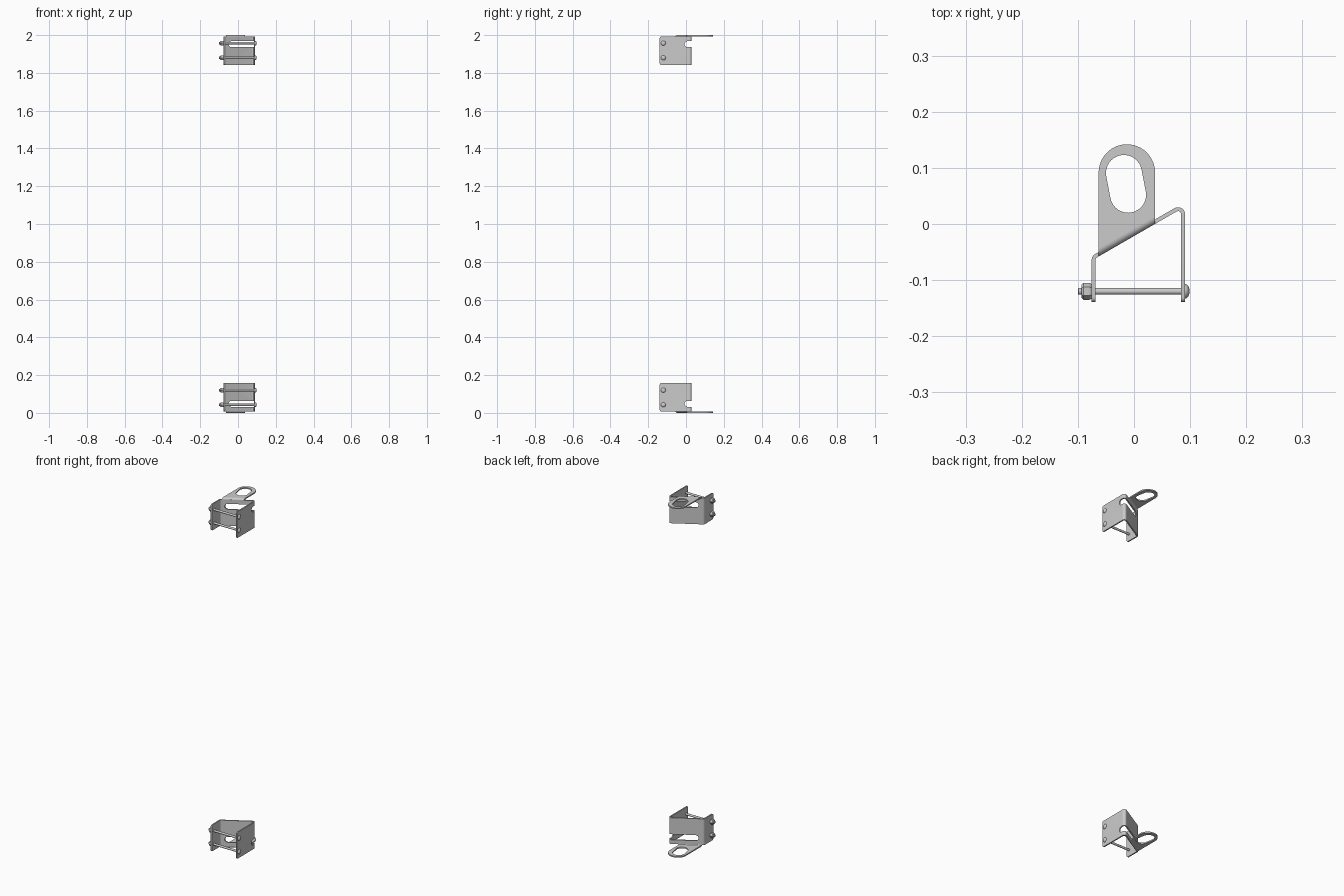
import bpy, bmesh
from math import sin, cos, tan, pi, radians
from mathutils import Matrix

if "Cube" in bpy.data.objects:
    bpy.data.objects.remove(bpy.data.objects["Cube"])

T = 0.007             # sheet thickness
R = 0.009             # bend radius on the sheet centre line
XL, XR, YF = -0.072, 0.0875, -0.139
Z0, Z1 = 1.842, 1.992
C30 = cos(radians(30))
parts = []


def web_y(x):
    return 0.033 + (x - XR) * tan(radians(30))


def arc(cx, cy, r, a0, a1, n=10):
    return [(cx + r * cos(radians(a0 + (a1 - a0) * i / n)),
             cy + r * sin(radians(a0 + (a1 - a0) * i / n))) for i in range(n + 1)]


def stadium(ax, ay, bx, by, r, tilt):
    """Slot outline from centre a to centre b; tilt is the direction a -> b."""
    return arc(ax, ay, r, tilt + 90, tilt + 270, 16) + arc(bx, by, r, tilt - 90, tilt + 90, 16)


def finish(name, bm):
    bmesh.ops.recalc_face_normals(bm, faces=bm.faces)
    me = bpy.data.meshes.new(name)
    bm.to_mesh(me)
    bm.free()
    ob = bpy.data.objects.new(name, me)
    bpy.context.collection.objects.link(ob)
    return ob


def prism(name, pts, place, d0, d1, round_ends=0):
    """Extrude a 2D outline; place(u, v, depth) gives the 3D point."""
    bm = bmesh.new()
    lo = [bm.verts.new(place(u, v, d0)) for u, v in pts]
    hi = [bm.verts.new(place(u, v, d1)) for u, v in pts]
    bm.faces.new(lo)
    bm.faces.new(hi)
    for i in range(len(pts)):
        j = (i + 1) % len(pts)
        bm.faces.new((lo[i], lo[j], hi[j], hi[i]))
    if round_ends:
        es = [e for e in bm.edges if all(v.co.y < YF + 0.001 for v in e.verts)
              and abs(e.verts[0].co.z - e.verts[1].co.z) < 1e-5]
        bmesh.ops.bevel(bm, geom=es, offset=round_ends, segments=4, profile=0.5, affect='EDGES')
    return finish(name, bm)


def lathe(name, profile, y, z, sides):
    """Revolve (x, radius) points around an x-parallel axis."""
    bm = bmesh.new()
    rings = [[bm.verts.new((x, y + r * cos(2 * pi * k / sides), z + r * sin(2 * pi * k / sides)))
              for k in range(sides)] for x, r in profile]
    for a, b in zip(rings, rings[1:]):
        for k in range(sides):
            m = (k + 1) % sides
            bm.faces.new((a[k], a[m], b[m], b[k]))
    bm.faces.new(rings[0])
    bm.faces.new(rings[-1])
    return finish(name, bm)


def cut(ob, cutters):
    for c in cutters:
        m = ob.modifiers.new("cut", 'BOOLEAN')
        m.operation, m.solver, m.object = 'DIFFERENCE', 'EXACT', c
    dg = bpy.context.evaluated_depsgraph_get()
    me = bpy.data.meshes.new_from_object(ob.evaluated_get(dg))
    ob.modifiers.clear()
    ob.data = me
    for c in cutters:
        bpy.data.objects.remove(c)


along_z = lambda u, v, d: (u, v, d)
along_y = lambda u, v, d: (u, d, v)
along_x = lambda u, v, d: (d, u, v)

# bent sheet: left flange, slanted web, right flange
cxr, cxl = XR - R, XL + R
cyr, cyl = web_y(cxr) - R / C30, web_y(cxl) - R / C30
ro, ri, h = R + T / 2, R - T / 2, T / 2
outline = ([(XR + h, YF)] + arc(cxr, cyr, ro, 0, 120) + arc(cxl, cyl, ro, 120, 180)
           + [(XL - h, YF), (XL + h, YF)] + arc(cxl, cyl, ri, 180, 120)
           + arc(cxr, cyr, ri, 120, 0) + [(XR - h, YF)])
clamp = prism("upper_clamp_sheet", outline, along_z, Z0, Z1, 0.008)

# slot in the web that wraps round the corner into the right flange
SZ, SR = 1.952, 0.016
cut(clamp, [
    prism("web_slot_cutter", stadium(-0.05 + SR, SZ, 0.064, SZ, SR, 0)[:17]
        + [(0.08, SZ - SR), (0.08, SZ + SR)], along_y, -0.09, 0.06),
    prism("flange_slot_cutter", stadium(-0.007 + SR, SZ, 0.04, SZ, SR, 0)[:17]
        + [(0.06, SZ - SR), (0.06, SZ + SR)], along_x, 0.07, 0.11)])
parts.append(clamp)

# eyelet tab with slanted oval hole
TX0, TX1, BR = -0.063, 0.0375, 0.008
tcx, tr = (TX0 + TX1) / 2, (TX1 - TX0) / 2
tab = prism("upper_eyelet_tab",
            [(TX0, web_y(TX0) + BR / C30), (TX1, web_y(TX1) + BR / C30)]
            + arc(tcx, 0.142 - tr, tr, 0, 180, 32), along_z, 2 - T, 2.0)
cut(tab, [prism("eyelet_cutter", stadium(-0.018, 0.091, -0.0105, 0.052, 0.032, -79),
                along_z, 1.95, 2.05)])
parts.append(tab)

# curved bend joining web and tab
bz = 2 - h - BR
bend = arc(BR, bz, BR + h, 180, 90, 8) + arc(BR, bz, BR - h, 90, 180, 8)
parts.append(prism("upper_tab_bend", bend,
                   lambda u, v, x: (x, web_y(x) + u / C30, v), TX0, TX1))

# two bolts with domed heads and hex nuts
for label, z in (("top", 1.957), ("bottom", 1.88)):
    dome = [(XR + h + 0.008 * sin(radians(a)), 0.0005 + 0.0125 * cos(radians(a)))
            for a in range(0, 91, 15)]
    parts.append(lathe(f"upper_{label}_bolt",
                       [(-0.1, 0.0045), (-0.099, 0.006), (XR + h, 0.006)] + dome, -0.12, z, 24))
    parts.append(lathe(f"upper_{label}_nut",
                       [(-0.094, 0.0115), (-0.09, 0.015), (-0.079, 0.015), (XL - h, 0.013)],
                       -0.12, z, 6))

# lower bracket mirrors the upper one about z = 1
flip = Matrix.Translation((0, 0, 2)) @ Matrix.Diagonal((1, 1, -1, 1))
for ob in parts:
    me = ob.data
    if "nut" not in ob.name:
        me.shade_smooth()
        me.set_sharp_from_angle(angle=radians(35))
    low = me.copy()
    low.transform(flip)
    low.flip_normals()
    twin = bpy.data.objects.new(ob.name.replace("upper", "lower"), low)
    bpy.context.collection.objects.link(twin)
